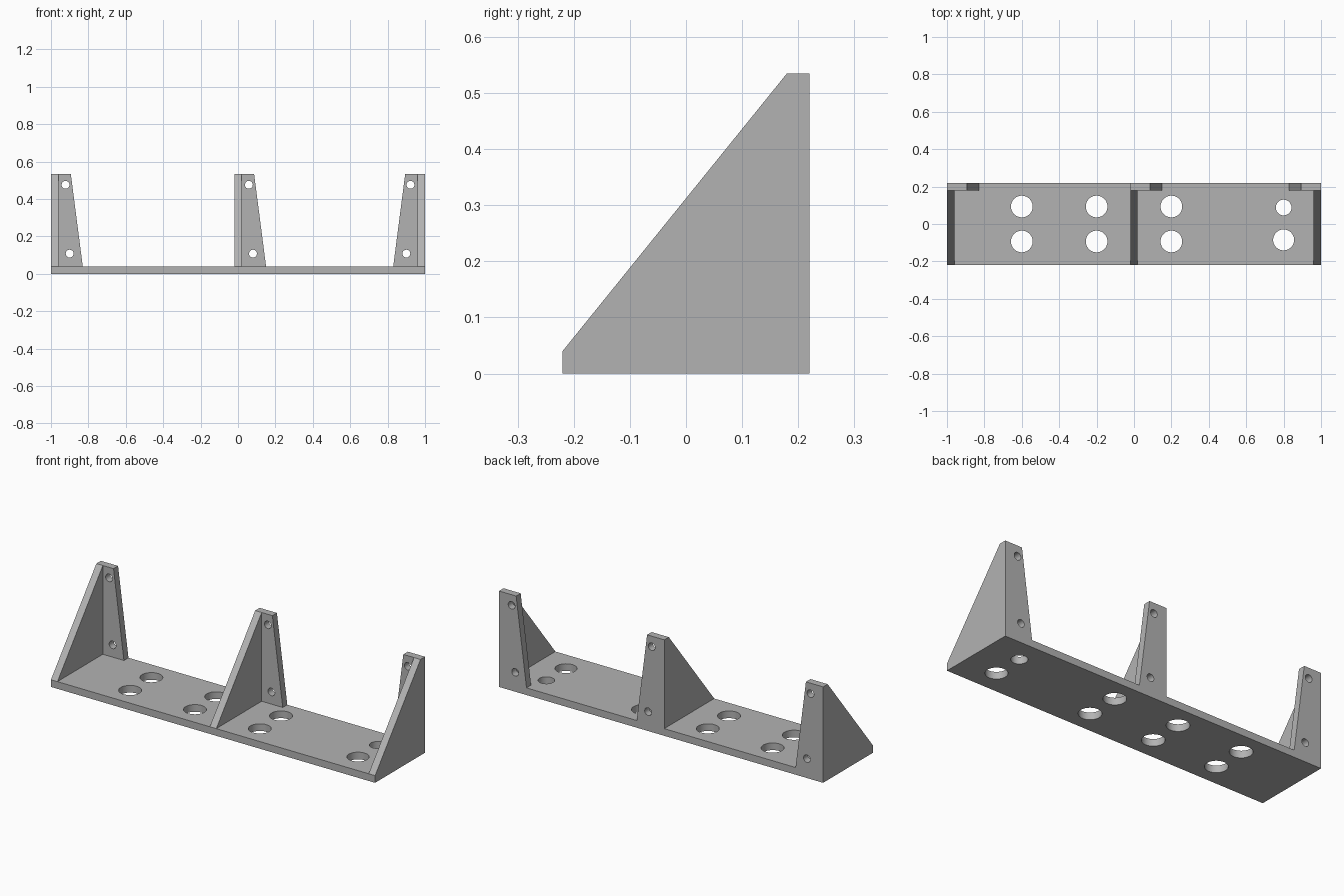
import bpy, bmesh, math
from mathutils import Matrix, Vector

cube = bpy.data.objects.get("Cube")
if cube:
    bpy.data.objects.remove(cube, do_unlink=True)

THICK, HALF_Y, TOP = 0.04, 0.22, 0.535

grey = bpy.data.materials.new("plain grey")
grey.use_nodes = True
COLOUR = (0.45, 0.45, 0.45, 1)
grey.diffuse_color = COLOUR
grey.node_tree.nodes["Principled BSDF"].inputs["Base Color"].default_value = COLOUR


def add_object(name, bm):
    bmesh.ops.recalc_face_normals(bm, faces=bm.faces)
    mesh = bpy.data.meshes.new(name)
    bm.to_mesh(mesh)
    bm.free()
    mesh.materials.append(grey)
    obj = bpy.data.objects.new(name, mesh)
    bpy.context.collection.objects.link(obj)
    return obj


def prism(name, points, sweep):
    """Extrude a closed planar outline along a vector."""
    bm = bmesh.new()
    face = bm.faces.new([bm.verts.new(p) for p in points])
    out = bmesh.ops.extrude_face_region(bm, geom=[face])
    verts = [v for v in out["geom"] if isinstance(v, bmesh.types.BMVert)]
    bmesh.ops.translate(bm, verts=verts, vec=Vector(sweep))
    return add_object(name, bm)


def drill(name, centre, radius, along_y=False):
    bm = bmesh.new()
    turn = Matrix.Rotation(math.pi / 2, 4, "X") if along_y else Matrix()
    bmesh.ops.create_cone(bm, cap_ends=True, segments=48, radius1=radius,
                          radius2=radius, depth=0.1,
                          matrix=Matrix.Translation(centre) @ turn)
    obj = add_object(name, bm)
    obj.hide_render = True
    return obj


# Base plate
base = prism("bracket_shelf", [(-1, -HALF_Y, 0), (1, -HALF_Y, 0),
                               (1, HALF_Y, 0), (-1, HALF_Y, 0)], (0, 0, THICK))
parts, drills = [], []

# Three supports: outer edge x and the direction the flange points
for label, edge, way in (("right", -1, 1), ("middle", -0.02, 1), ("left", 1, -1)):
    # Sloped web
    outline = [(-HALF_Y, 0), (HALF_Y, 0), (HALF_Y, TOP),
               (HALF_Y - THICK, TOP), (-HALF_Y, THICK)]
    parts.append(prism(label + "_web", [(edge, y, z) for y, z in outline],
                       (way * THICK, 0, 0)))
    # Tapered mounting flange
    outline = [(0, THICK), (0.17, THICK), (0.106, TOP), (0, TOP)]
    parts.append(prism(label + "_flange",
                       [(edge + way * x, HALF_Y - THICK, z) for x, z in outline],
                       (0, THICK, 0)))
    # Screw holes
    for x, z in ((0.078, 0.476), (0.1, 0.108)):
        drills.append(drill(label + "_screw_hole",
                            (edge + way * x, HALF_Y - THICK / 2, z), 0.021, True))

# Round holes through the base plate
for x in (-0.6, -0.2, 0.2):
    for y in (-0.0935, 0.0935):
        drills.append(drill("base_hole", (x, y, THICK / 2), 0.058))
drills.append(drill("front_end_hole", (0.8, -0.085, THICK / 2), 0.056))
drills.append(drill("back_end_hole", (0.8, 0.088, THICK / 2), 0.042))

# Join the supports, then cut the holes
for group, operation in ((parts, "UNION"), (drills, "DIFFERENCE")):
    for helper in group:
        mod = base.modifiers.new(helper.name, "BOOLEAN")
        mod.operation, mod.solver, mod.object = operation, "EXACT", helper

bpy.context.view_layer.update()
graph = bpy.context.evaluated_depsgraph_get()
solid = bpy.data.meshes.new_from_object(base.evaluated_get(graph))
base.modifiers.clear()
base.data = solid
for helper in parts + drills:
    bpy.data.objects.remove(helper, do_unlink=True)

# Tidy coplanar faces
bm = bmesh.new()
bm.from_mesh(solid)
bmesh.ops.remove_doubles(bm, verts=bm.verts, dist=0.0001)
bmesh.ops.dissolve_limit(bm, angle_limit=0.01, verts=bm.verts, edges=bm.edges)
bm.to_mesh(solid)
bm.free()
solid.materials.clear()
solid.materials.append(grey)
for poly in solid.polygons:
    poly.material_index = 0

# Smooth hole walls, crisp edges
bpy.ops.object.select_all(action="DESELECT")
base.select_set(True)
bpy.context.view_layer.objects.active = base
bpy.ops.object.shade_smooth_by_angle(angle=math.radians(30))
